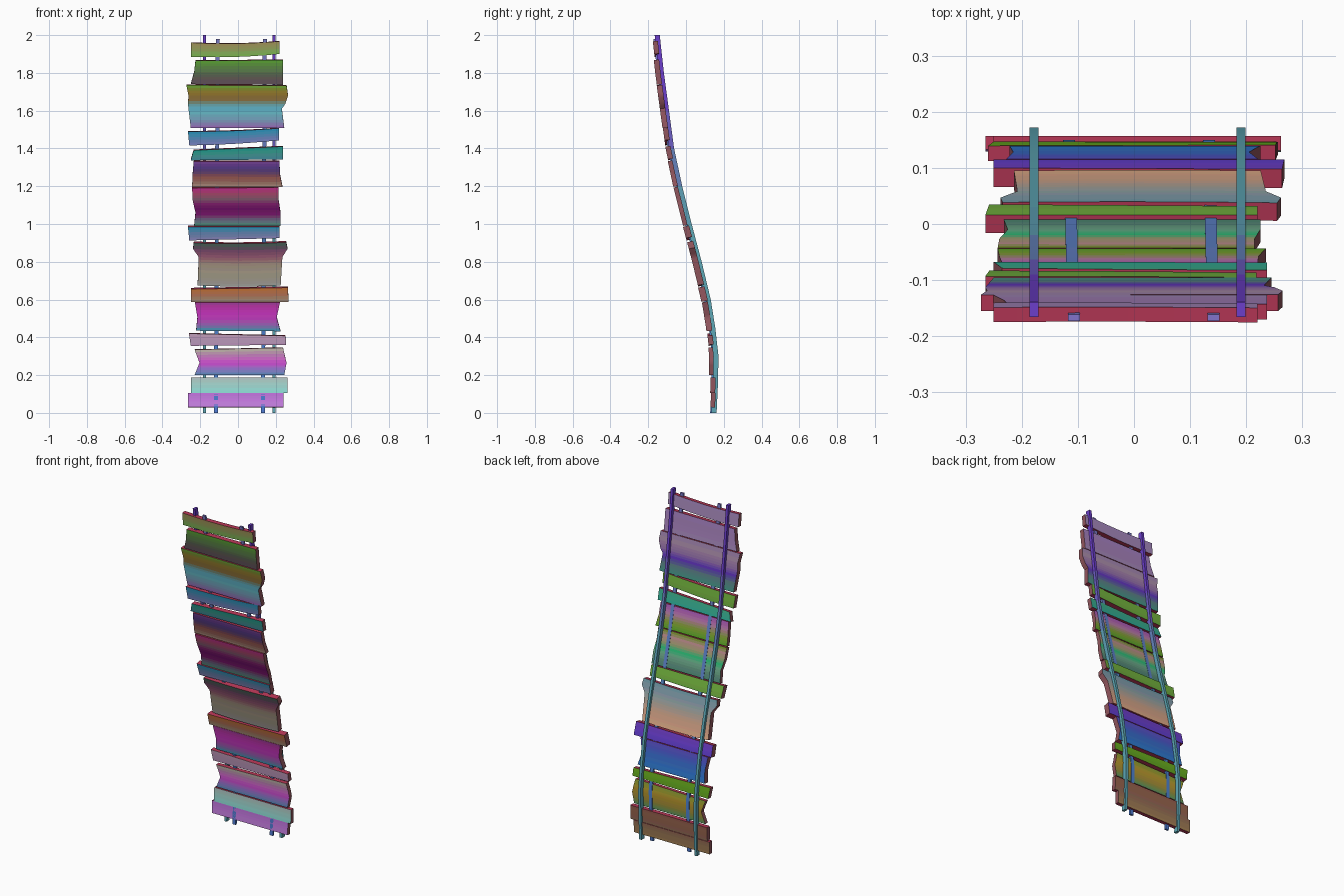
import bpy, bmesh

if "Cube" in bpy.data.objects:
    bpy.data.objects.remove(bpy.data.objects["Cube"])

# Side profile followed by everything: (z, y of the rear face of the rails)
PATH = [(0, .162), (.15, .169), (.3, .172), (.45, .155), (.6, .131), (.8, .083),
        (1.0, .030), (1.2, -.020), (1.4, -.063), (1.6, -.090), (1.8, -.117), (2.0, -.139)]
GAIN = 1.2


def back_y(z):
    for (z0, y0), (z1, y1) in zip(PATH, PATH[1:]):
        if z <= z1:
            return y0 + (y1 - y0) * (z - z0) / (z1 - z0)
    return PATH[-1][1]


def slope(z):
    return (back_y(min(z + .06, 2)) - back_y(max(z - .06, 0))) / .12


def ramp(stops, t):
    """Colour at fraction t along a space-separated list of hex colours."""
    cols = [[int(h[i:i + 2], 16) for i in (0, 2, 4)] for h in stops.split()]
    p = min(max(t, 0), 1) * (len(cols) - 1)
    i = min(int(p), len(cols) - 2) if len(cols) > 1 else 0
    a, b = cols[i], cols[min(i + 1, len(cols) - 1)]
    return [u + (v - u) * (p - i) for u, v in zip(a, b)]


def paint(me, stops, t=0):
    """Material slot index for a colour, creating the material when new."""
    rgb = [round(c / 6) * 6 for c in ramp(stops, t)]
    name = "paint_%d_%d_%d" % tuple(rgb)
    mat = bpy.data.materials.get(name)
    if not mat:
        mat = bpy.data.materials.new(name)
        mat.diffuse_color = [min(1, (c / 255 * GAIN) ** 2.2) for c in rgb] + [1]
        mat.use_nodes = True
        mat.node_tree.nodes["Principled BSDF"].inputs["Base Color"].default_value = mat.diffuse_color
    if name not in me.materials:
        me.materials.append(mat)
    return me.materials.find(name)


def finish(bm, me, angle=.7):
    bmesh.ops.recalc_face_normals(bm, faces=bm.faces)
    bm.to_mesh(me)
    bm.free()
    ob = bpy.data.objects.new(me.name, me)
    bpy.context.collection.objects.link(ob)
    bpy.ops.object.select_all(action='DESELECT')
    ob.select_set(True)
    bpy.context.view_layer.objects.active = ob
    bpy.ops.object.shade_smooth_by_angle(angle=angle)


def strip(name, x, width, front, rear, colours, lean=0, top=2):
    """Square bar swept up the side profile."""
    bm, me = bmesh.new(), bpy.data.meshes.new(name)
    prev = None
    for z, y in PATH:
        z = min(z, top)
        cx = x + lean * (z - 1)
        ring = [bm.verts.new((cx + sx * width / 2, y - d, z))
                for sx, d in ((-1, front), (1, front), (1, rear), (-1, rear))]
        if prev:
            for i in range(4):
                j = (i + 1) % 4
                f = bm.faces.new((prev[i], prev[j], ring[j], ring[i]))
                f.material_index = paint(me, colours, (z - .1) / 2)
        else:
            bm.faces.new(ring).material_index = paint(me, colours, 0)
        prev = ring
    bm.faces.new(prev).material_index = paint(me, colours, 1)
    finish(bm, me)


def plank(name, rows, face, rear_face, front=.044, rear=.018, bow=0, end="7a4a4c", edge="96324a"):
    """Board across the rails; rows are (z left, z right, x left, x right), bottom to top.
    face and rear_face are colour ramps from bottom to top."""
    bm, me = bmesh.new(), bpy.data.meshes.new(name)
    cols = 6
    fine = [rows[0]]                      # narrow bands for the colour ramps
    for a, b in zip(rows, rows[1:]):
        k = max(2, round((b[0] - a[0]) / .014))
        fine += [[u + (v - u) * i / k for u, v in zip(a, b)] for i in range(1, k + 1)]
    grids = ([], [])
    for zl, zr, xl, xr in fine:
        for g, d in zip(grids, (front, rear)):
            line = []
            for c in range(cols + 1):
                t = c / cols
                z = zl + (zr - zl) * t - bow * (1 - (2 * t - 1) ** 2)
                dz = -slope(z) * (front - d) * .9   # thickness square to the lean
                line.append(bm.verts.new((xl + (xr - xl) * t, back_y(z) - d, z + dz)))
            g.append(line)
    f, b = grids
    n = len(fine) - 1
    for r in range(n):
        t = (r + .5) / n
        for g, ramp_ in zip(grids, (face, rear_face)):
            m = paint(me, ramp_, t)
            for c in range(cols):
                q = bm.faces.new((g[r][c], g[r][c + 1], g[r + 1][c + 1], g[r + 1][c]))
                q.material_index = m
        for c in (0, cols):
            q = bm.faces.new((f[r][c], f[r + 1][c], b[r + 1][c], b[r][c]))
            q.material_index = paint(me, end)
    for r in (0, n):
        for c in range(cols):
            q = bm.faces.new((f[r][c], f[r][c + 1], b[r][c + 1], b[r][c]))
            q.material_index = paint(me, edge)
    finish(bm, me)


# Long rear rails and thin inner battens
RAIL = "4f8a98 4f8a98 4f8a98 4f8098 5a3aa8 5a34a8"
strip("rail_left", -.178, .016, .027, 0, RAIL)
strip("rail_right", .191, .016, .027, 0, RAIL)
strip("batten_left", -.112, .021, .034, .022, "4068b0 4a70a8 6a62a8", .005, 1.98)
strip("batten_right", .137, .021, .034, .022, "4068b0 4a70a8 6a62a8", .005, 1.98)

# Boards from bottom to top
plank("plank_bottom_lower", [(.03, .03, -.265, .24), (.105, .105, -.265, .24)],
      "aa70c4 a060b8", "8a7048 7a5848", .034, .010)
plank("plank_bottom_upper", [(.105, .105, -.25, .262), (.188, .188, -.25, .262)],
      "78bcb4 84b4b0 9ca4a4", "7a5848 805040", .039, .013)
plank("plank_02", [(.20, .20, -.23, .245), (.265, .265, -.204, .257), (.335, .345, -.23, .238)],
      "4878a0 8060b0 b03cb0 a86ca0 a8a890", "4c8050 8a7830 a08028 708830", .049, .025)
plank("plank_03", [(.355, .36, -.25, .255), (.42, .408, -.26, .252)],
      "a080a0 a888a0", "508a20 5c9020", .046, .019)
plank("plank_04", [(.435, .432, -.222, .225), (.505, .505, -.215, .205), (.585, .585, -.228, .222)],
      "308898 8858a0 a838a8 b030a8 a83098 8c3488", "2868b0 3058a8 5040a8", .049)
plank("plank_05", [(.588, .588, -.25, .268), (.655, .663, -.25, .264)],
      "8c7c6c a0684c b06434", "5038b0 6038a8", .052)
plank("plank_06", [(.675, .675, -.214, .226), (.825, .825, -.208, .235),
                   (.868, .868, -.238, .262), (.9, .903, -.234, .255)],
      "90908c 90887c 948878 908474 8c5868 704060 345848", "c09070 b08870 80888c 608490", .050, .018, .006)
plank("plank_07", [(.913, .925, -.258, .22), (.985, .985, -.265, .22)],
      "8078a8 5878a0 2888a8", "5c9038 609838", .050, .018)
plank("plank_08", [(.99, .99, -.232, .225), (1.06, 1.06, -.225, .225),
                   (1.125, 1.125, -.24, .215), (1.19, 1.193, -.243, .215)],
      "488870 606078 701c60 601058 702060 705060 a03c60 a82c80", "40705c 507868 609078 28a068 8c8460 a07878 608020", .048, .025)
plank("plank_09", [(1.197, 1.197, -.243, .235), (1.265, 1.262, -.24, .222),
                   (1.332, 1.332, -.234, .22)],
      "988074 885c50 804848 503868 50347c 704088", "488820 708830 a06890 8c48a0", .048, .024)
plank("plank_10", [(1.337, 1.342, -.25, .237), (1.39, 1.41, -.235, .237)],
      "407890 388880 208880", "289080 389070", .045)
plank("plank_11", [(1.416, 1.443, -.258, .218), (1.49, 1.507, -.265, .218)],
      "7070a8 4878a0 2080a0", "5c9038 609838", .045, .018, .005)
plank("plank_12", [(1.507, 1.507, -.25, .245), (1.61, 1.61, -.262, .232),
                   (1.635, 1.635, -.265, .25), (1.68, 1.68, -.262, .265),
                   (1.735, 1.733, -.273, .257)],
      "8858a0 6c88a0 58a0b0 509cac 785c30 806828 589030", "388070 507070 5030a0 806090 907890 887098", .047)
plank("plank_13", [(1.74, 1.737, -.25, .237), (1.805, 1.805, -.232, .237),
                   (1.865, 1.868, -.225, .237)],
      "584850 504c48 507040 4c8c30", "88709c 886ca0", .046)
plank("plank_top", [(1.885, 1.9, -.25, .22), (1.96, 1.967, -.25, .22)],
      "68a048 7c8c50 907850", "8c749c 8c70a0", .040, .014, .008)
